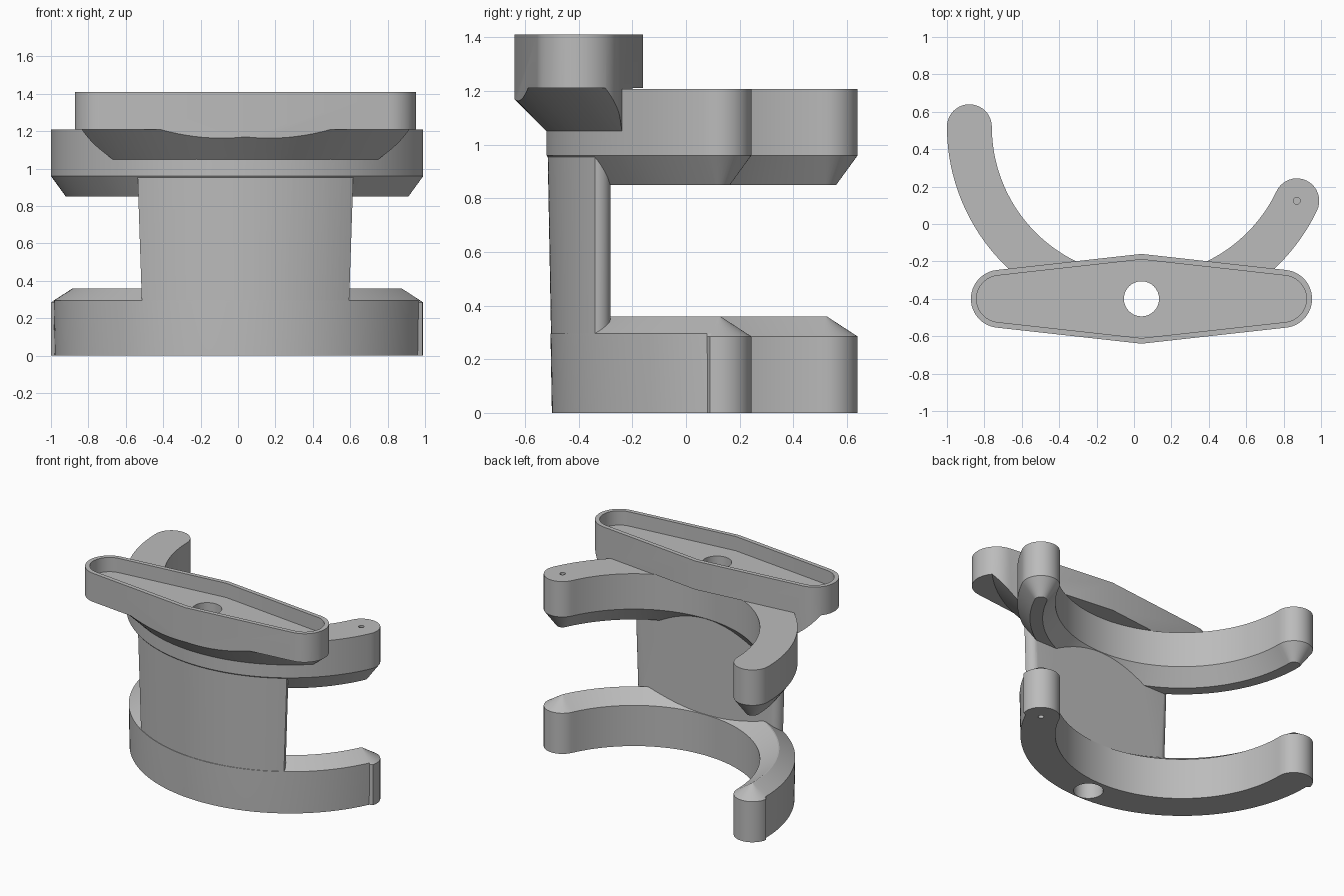
import bpy, bmesh
from math import sin, cos, radians, atan2, sqrt, pi

if "Cube" in bpy.data.objects:
    bpy.data.objects.remove(bpy.data.objects["Cube"])

CX, CY, R = 0.04, 0.52, 0.92           # centre and radius of the arm centreline
HOLE_Y = CY - R
A0, A1 = radians(-90), radians(64.5)   # arm ends, measured from the front

grey = bpy.data.materials.new("plain grey")
grey.use_nodes = True
grey.diffuse_color = (0.5, 0.5, 0.5, 1)
grey.node_tree.nodes["Principled BSDF"].inputs["Base Color"].default_value = (0.5, 0.5, 0.5, 1)


def arc(x, y, r, a, b, n):
    """Points on an arc; angle 0 points to the front, positive towards +x."""
    steps = [a + (b - a) * i / n for i in range(n + 1)]
    return [(x + r * sin(t), y - r * cos(t)) for t in steps]


def circle(x, y, r, n=48):
    return arc(x, y, r, 0, 2 * pi, n)[:-1]


def loft(name, levels, ring=False):
    """Solid skinned through (z, outline) levels; ring closes it on itself."""
    bm = bmesh.new()
    loops = [[bm.verts.new((x, y, z)) for x, y in pts] for z, pts in levels]
    pairs = list(zip(loops, loops[1:]))
    if ring:
        pairs.append((loops[-1], loops[0]))
    else:
        bm.faces.new(loops[0])
        bm.faces.new(loops[-1])
    for low, high in pairs:
        n = len(low)
        for i in range(n):
            j = (i + 1) % n
            bm.faces.new((low[i], low[j], high[j], high[i]))
    bmesh.ops.recalc_face_normals(bm, faces=bm.faces)
    mesh = bpy.data.meshes.new(name)
    bm.to_mesh(mesh)
    bm.free()
    mesh.materials.append(grey)
    obj = bpy.data.objects.new(name, mesh)
    bpy.context.collection.objects.link(obj)
    return obj


def combine(target, tool, operation):
    mod = target.modifiers.new("combine", "BOOLEAN")
    mod.operation, mod.object, mod.solver = operation, tool, "EXACT"
    bpy.context.view_layer.objects.active = target
    bpy.ops.object.modifier_apply(modifier=mod.name)
    bpy.data.objects.remove(tool)


def arm_outline(outer, inner, cap):
    """Curved bar with round ends, given its half widths."""
    ends = [(CX + R * sin(a), CY - R * cos(a)) for a in (A0, A1)]
    pts = arc(CX, CY, R + outer, A0, A1, 80)
    pts += arc(*ends[1], cap, A1, A1 + pi, 20)[1:-1]
    pts += arc(CX, CY, R - inner, A1, A0, 80)
    pts += arc(*ends[0], cap, A0 + pi, A0 + 2 * pi, 20)[1:-1]
    return pts


def column_outline(radius):
    """Curved front, flat back and rounded back corners."""
    side, back = CY - 0.34 - CY, -0.282
    half = atan2(sqrt(radius ** 2 - (CY - side) ** 2), CY - side)
    pts = arc(CX, CY, radius, -half, half, 48)
    edge = pts[-1][0]
    r = back - side
    pts += arc(edge - r, side, r, pi / 2, pi, 8)[1:]
    pts += arc(2 * CX - edge + r, side, r, pi, 3 * pi / 2, 8)[:-1]
    return pts


def tray_outline(inset):
    """Long bar with round ends that widens to a point in the middle."""
    reach, end, mid = 0.757, 0.155 - inset, 0.24 - inset
    tilt = radians(6.5)
    pts = [(CX, HOLE_Y - mid)]
    pts += arc(CX + reach, HOLE_Y, end, tilt, pi - tilt, 24)
    pts.append((CX, HOLE_Y + mid))
    pts += arc(CX - reach, HOLE_Y, end, pi + tilt, 2 * pi - tilt, 24)
    return pts


# Lower arm with a roof-shaped top
body = loft("holder_body", [
    (0, arm_outline(0.10, 0.12, 0.12)),
    (0.285, arm_outline(0.105, 0.12, 0.12)),
    (0.295, arm_outline(0.105, 0.104, 0.104)),
    (0.36, arm_outline(0.004, 0.004, 0.004))])

# Upper arm with a bevelled underside
upper_arm = loft("upper_arm", [
    (0.85, arm_outline(0.04, 0.04, 0.04)),
    (0.96, arm_outline(0.12, 0.12, 0.12)),
    (1.208, arm_outline(0.12, 0.12, 0.12))])

# Column joining the arms
column = loft("column", [(0.15, column_outline(1.0205)), (1.1, column_outline(1.038))])

# Tray, with its underside cut to a cone that meets the upper arm
tray = loft("tray", [(1.05, tray_outline(0)), (1.41, tray_outline(0))])
under = loft("under_cutter", [(z, circle(CX, CY, r, 160)) for r, z in
                              ((0.99, 1.0), (1.2, 1.21), (3, 1.21), (3, 1.0))], ring=True)
inside = loft("inside_cutter", [(z, circle(CX, CY, 0.803, 160)) for z in (1.0, 1.21)])
recess = loft("recess_cutter", [(z, tray_outline(0.03)) for z in (1.31, 1.5)])
for cutter in (under, inside, recess):
    combine(tray, cutter, "DIFFERENCE")

for part in (column, upper_arm, tray):
    combine(body, part, "UNION")

# Main bore and the two small blind holes in the shorter arm
tip = (CX + R * sin(A1), CY - R * cos(A1))
for name, x, y, r, low, high in (("bore", CX, HOLE_Y, 0.094, -0.1, 1.6),
                                 ("top_pin_hole", *tip, 0.018, 1.1, 1.3),
                                 ("bottom_pin_hole", *tip, 0.018, -0.1, 0.1)):
    combine(body, loft(name, [(z, circle(x, y, r, 32)) for z in (low, high)]), "DIFFERENCE")

bpy.ops.object.select_all(action="DESELECT")
body.select_set(True)
bpy.context.view_layer.objects.active = body
bpy.ops.object.shade_smooth_by_angle(angle=radians(25))
